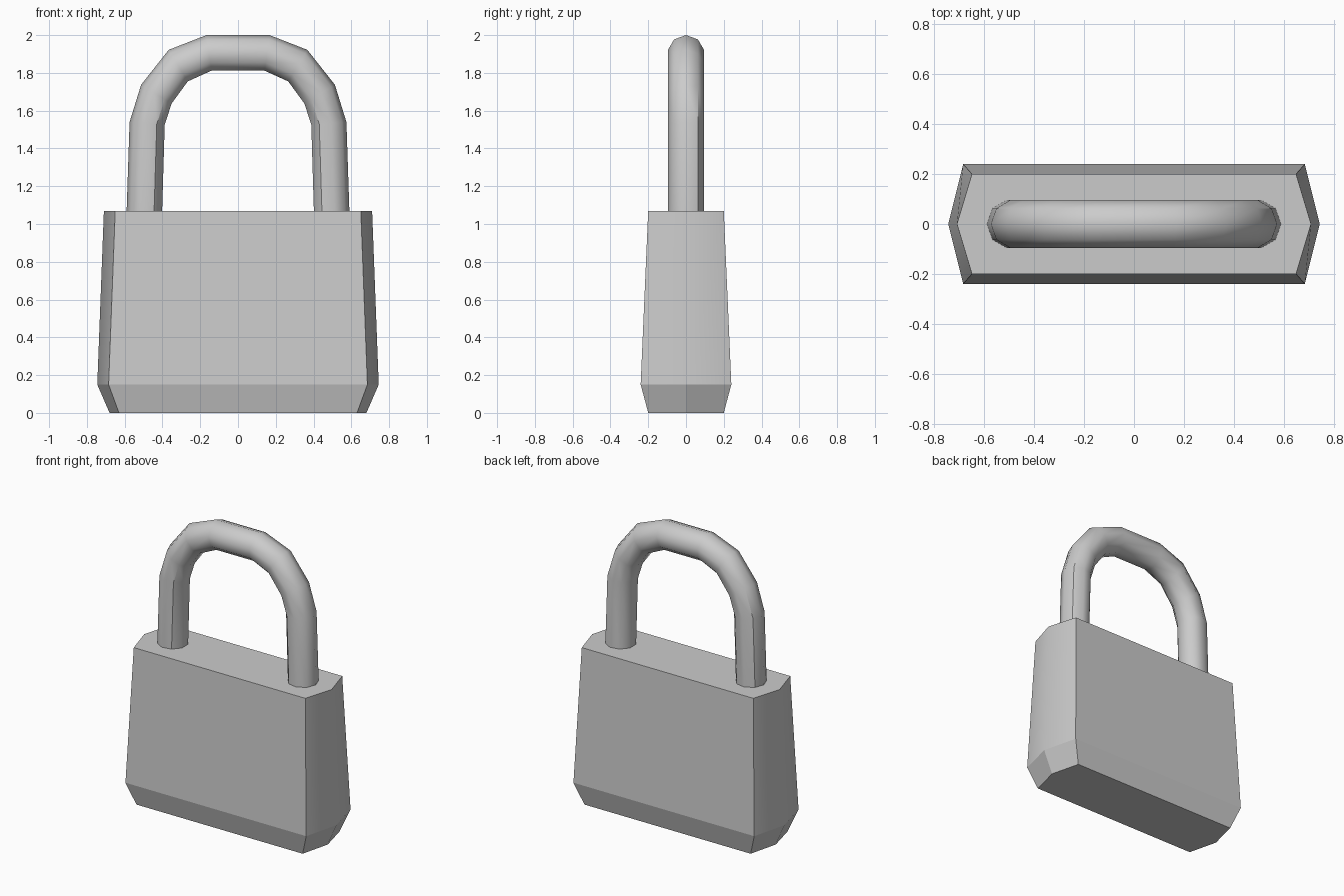
import bpy, bmesh
from math import cos, sin, radians

cube = bpy.data.objects.get("Cube")
if cube:
    bpy.data.objects.remove(cube)

# One grey metal for the whole lock
metal = bpy.data.materials.new("grey_metal")
metal.use_nodes = True
grey = (0.6, 0.6, 0.6, 1)
metal.diffuse_color = grey
metal.node_tree.nodes["Principled BSDF"].inputs["Base Color"].default_value = grey


def loft(name, rings, is_sharp):
    """Skin closed rings, cap both ends; is_sharp(ring, side) marks lengthwise edges."""
    bm = bmesh.new()
    loops = [[bm.verts.new(p) for p in ring] for ring in rings]
    n = len(loops[0])
    for low, high in zip(loops, loops[1:]):
        for j in range(n):
            k = (j + 1) % n
            bm.faces.new((low[j], low[k], high[k], high[j])).smooth = True
    caps = [bm.faces.new(loops[0][::-1]), bm.faces.new(loops[-1])]
    for cap in caps:
        for edge in cap.edges:
            edge.smooth = False
    for i in range(len(loops) - 1):
        for j in range(n):
            if is_sharp(i, j):
                bm.edges.get((loops[i][j], loops[i + 1][j])).smooth = False
    bmesh.ops.recalc_face_normals(bm, faces=bm.faces)
    mesh = bpy.data.meshes.new(name)
    bm.to_mesh(mesh)
    bm.free()
    mesh.materials.append(metal)
    obj = bpy.data.objects.new(name, mesh)
    bpy.context.collection.objects.link(obj)
    return obj


# Body: six-sided sections given as height, ridge x, corner x, half depth
def section(z, ridge, corner, depth):
    return [(ridge, 0, z), (corner, depth, z), (-corner, depth, z),
            (-ridge, 0, z), (-corner, -depth, z), (corner, -depth, z)]


body = loft("lock_body",
            [section(0, 0.68, 0.63, 0.2), section(0.15, 0.745, 0.685, 0.24),
             section(1.07, 0.71, 0.65, 0.2)],
            lambda i, j: i == 0 or j not in (0, 3))
# Crisp crease above the bottom chamfer
for edge in body.data.edges:
    if all(abs(body.data.vertices[v].co.z - 0.15) < 0.001 for v in edge.vertices):
        edge.use_edge_sharp = True

# Shackle: nine-sided tube through mitred sections (outer x, z, inner x, z)
SIDES, RADIUS = 9, 0.098
half = [(0.59, 1.06, 0.402, 1.06), (0.574, 1.54, 0.388, 1.525),
        (0.513, 1.737, 0.352, 1.637), (0.367, 1.922, 0.266, 1.755),
        (0.167, 2.0, 0.14, 1.812)]
path = half + [(-a, b, -c, d) for a, b, c, d in reversed(half)]


def tube_ring(ox, oz, ix, iz):
    ring = []
    for j in range(SIDES):
        a = radians(360 * j / SIDES)
        t = (1 - cos(a)) / (1 + cos(radians(20)))
        ring.append((ox + (ix - ox) * t, -RADIUS * sin(a), oz + (iz - oz) * t))
    return ring


# Straight runs keep a crease on the inner front and the outer back
loft("shackle", [tube_ring(*p) for p in path],
     lambda i, j: i in (0, 1, 4, 7, 8) and j in (3, 8))
